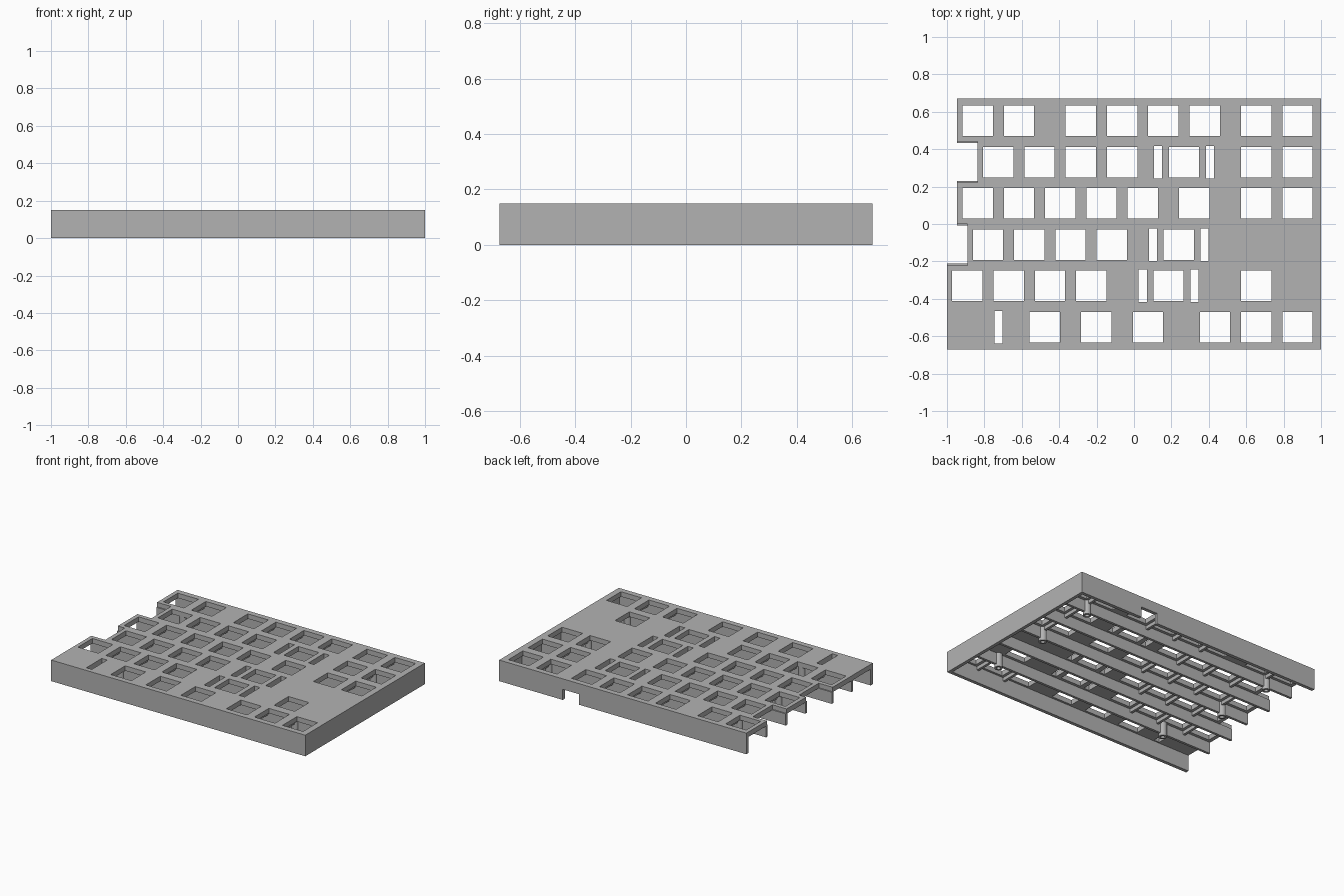
import bpy
import bmesh
from mathutils import Matrix

cube = bpy.data.objects.get("Cube")
if cube:
    bpy.data.objects.remove(cube, do_unlink=True)

U = 0.2206             # key pitch
KEY, SLOT = 0.162, 0.043
TOP, UNDER = 0.15, 0.115
HALF_Y = 0.672
WALL = 0.024
LAST_X = 0.874         # centre of the last column

# Key centres, counted in pitches from the last column, back row first
ROWS = [
    [7.75, 6.75, 5.25, 4.25, 3.25, 2.25, 1, 0],
    [7.25, 6.25, 5.25, 4.25, 2.75, 1, 0],
    [7.75, 6.75, 5.75, 4.75, 3.75, 2.5, 1, 0],
    [7.5, 6.5, 5.5, 4.5, 2.875],
    [8, 7, 6, 5, 3.125, 1],
    [6.125, 4.875, 3.625, 2, 1, 0],
]
SLOTS = {1: [3.375, 2.125], 3: [3.5, 2.25], 4: [3.75, 2.5], 5: [7.25]}
LEFT = [7.75, 7.25, 7.75, 7.5, 8, 8]   # first key of each row sets its edge

grey = bpy.data.materials.new("matte grey")
grey.use_nodes = True
grey.diffuse_color = (0.45, 0.45, 0.45, 1)
grey.node_tree.nodes["Principled BSDF"].inputs["Base Color"].default_value = (0.45, 0.45, 0.45, 1)


def col_x(c):
    return LAST_X - c * U


def row_y(r):
    return (2.5 - r) * U


def edge_x(r):
    return max(-1, col_x(LEFT[r] + 0.5))


def finish(name, bm):
    bmesh.ops.recalc_face_normals(bm, faces=bm.faces)
    mesh = bpy.data.meshes.new(name)
    bm.to_mesh(mesh)
    bm.free()
    mesh.materials.append(grey)
    obj = bpy.data.objects.new(name, mesh)
    bpy.context.collection.objects.link(obj)
    return obj


def boxes(name, spans):
    """One mesh of boxes, each given as (x0, x1, y0, y1, z0, z1)."""
    bm = bmesh.new()
    for x0, x1, y0, y1, z0, z1 in spans:
        place = Matrix.Translation(((x0 + x1) / 2, (y0 + y1) / 2, (z0 + z1) / 2))
        size = Matrix.Diagonal((x1 - x0, y1 - y0, z1 - z0, 1))
        bmesh.ops.create_cube(bm, size=1, matrix=place @ size)
    return finish(name, bm)


def cylinders(name, places, radius, z0, z1):
    bm = bmesh.new()
    for x, y in places:
        bmesh.ops.create_cone(bm, cap_ends=True, segments=24, radius1=radius, radius2=radius,
                              depth=z1 - z0, matrix=Matrix.Translation((x, y, (z0 + z1) / 2)))
    return finish(name, bm)


def combine(obj, tool, operation):
    mod = obj.modifiers.new(operation.lower(), "BOOLEAN")
    mod.operation, mod.solver, mod.object = operation, "EXACT", tool
    bpy.context.view_layer.objects.active = obj
    bpy.ops.object.modifier_apply(modifier=mod.name)
    bpy.data.objects.remove(tool, do_unlink=True)


# Top plate with its stepped open edge
outline = [(1, -HALF_Y), (1, HALF_Y)]
for r in range(6):
    back = HALF_Y if r == 0 else row_y(r) + U / 2
    front = -HALF_Y if r == 5 else row_y(r) - U / 2
    if r == 5:
        outline[-1] = (edge_x(r), front)
    else:
        outline += [(edge_x(r), back), (edge_x(r), front)]
bm = bmesh.new()
face = bm.faces.new([bm.verts.new((x, y, UNDER)) for x, y in outline])
lifted = bmesh.ops.extrude_face_region(bm, geom=[face])["geom"]
bmesh.ops.translate(bm, vec=(0, 0, TOP - UNDER),
                    verts=[v for v in lifted if isinstance(v, bmesh.types.BMVert)])
case = finish("case", bm)

# Front, back and end walls
combine(case, boxes("back_wall", [(edge_x(0), 1, HALF_Y - WALL, HALF_Y, 0, TOP)]), "UNION")
combine(case, boxes("front_wall", [(-1, 1, -HALF_Y, WALL - HALF_Y, 0, TOP)]), "UNION")
combine(case, boxes("end_wall", [(1 - WALL, 1, -HALF_Y, HALF_Y, 0, TOP)]), "UNION")

# Key openings, stabiliser slots and cable port
holes = []
for r, keys in enumerate(ROWS):
    y = row_y(r)
    for centres, w, h in ((keys, KEY, KEY), (SLOTS.get(r, []), SLOT, 0.174)):
        for c in centres:
            x = col_x(c)
            holes.append((x - w / 2, x + w / 2, y - h / 2, y + h / 2, 0.08, 0.2))
combine(case, boxes("key_cutter", holes), "DIFFERENCE")
combine(case, boxes("port_cutter", [(0.37, 0.5, 0.6, 0.7, -0.05, 0.075)]), "DIFFERENCE")

# Long ribs between the rows
ribs = []
for r in range(5):
    y = row_y(r) - U / 2
    ribs.append((min(edge_x(r), edge_x(r + 1)), 1 - WALL / 2, y - 0.009, y + 0.009, 0.035, UNDER + 0.003))
boxes("row_ribs", ribs)

# Short shallow ribs between neighbouring keys
cross = []
for r, keys in enumerate(ROWS):
    for a, b in zip(keys, keys[1:]):
        if a - b == 1:
            x, y = col_x((a + b) / 2), row_y(r)
            cross.append((x - 0.009, x + 0.009, y - U / 2, y + U / 2, 0.09, UNDER + 0.003))
boxes("cross_ribs", cross)

# Hollow screw posts
spots = [(0.764, 2 * U), (0.764, 0), (0.764, -2 * U), (-0.735, 2 * U), (-0.735, 0), (-0.61, -2 * U)]
posts = cylinders("screw_posts", spots, 0.027, 0.015, UNDER + 0.004)
combine(posts, cylinders("screw_cutter", spots, 0.014, 0, 0.09), "DIFFERENCE")
bpy.ops.object.select_all(action="DESELECT")
posts.select_set(True)
bpy.context.view_layer.objects.active = posts
bpy.ops.object.shade_smooth_by_angle()
